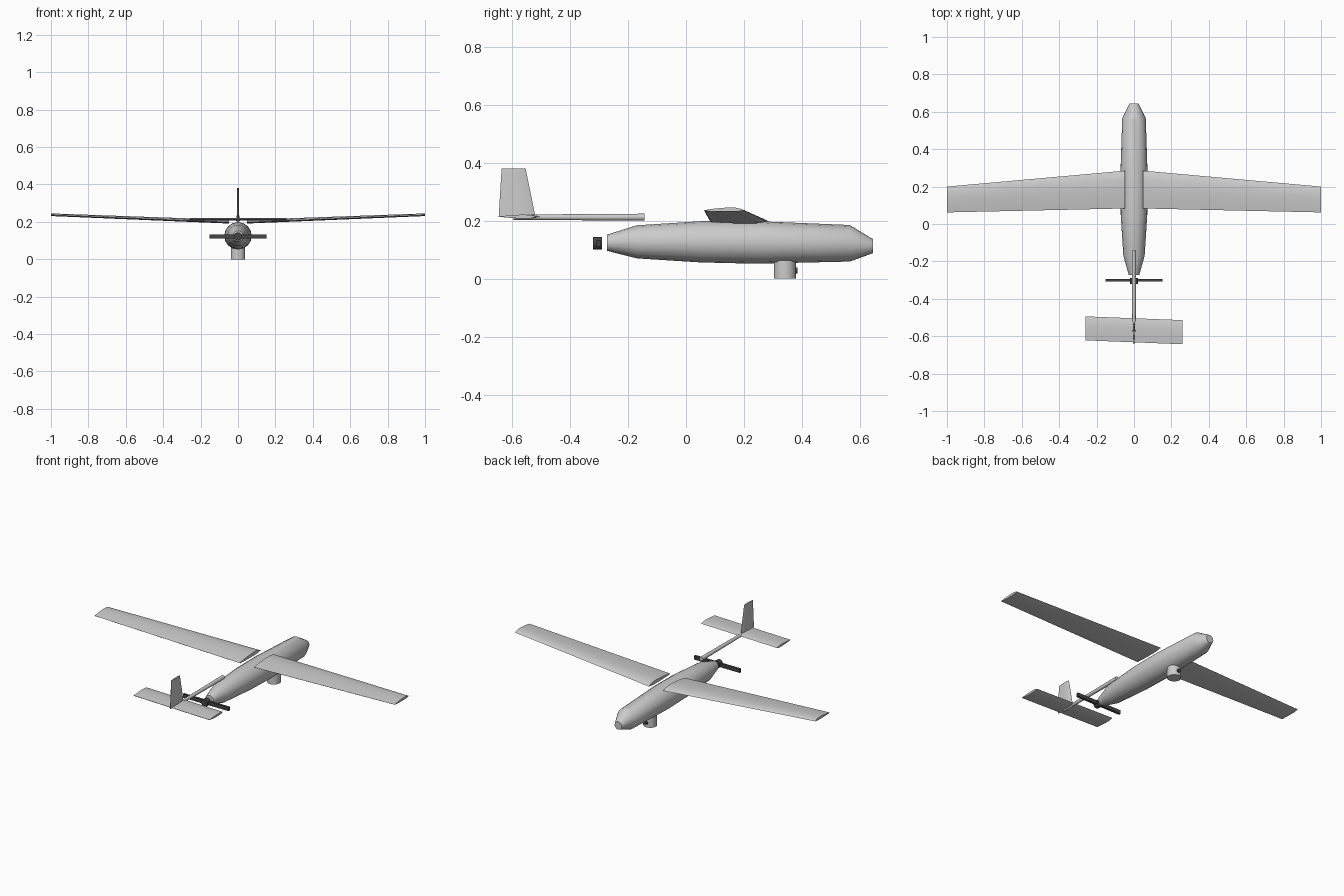
import bpy, bmesh
from math import sin, cos, tau
from mathutils import Vector

if "Cube" in bpy.data.objects:
    bpy.data.objects.remove(bpy.data.objects["Cube"])

dark = bpy.data.materials.new("dark_grey")
dark.diffuse_color = (0.06, 0.06, 0.06, 1)
dark.use_nodes = True
dark.node_tree.nodes["Principled BSDF"].inputs["Base Color"].default_value = dark.diffuse_color


def loft(name, sections, mat=None, angle=0.5):
    """Skin a closed solid through equal-length rings of points."""
    bm = bmesh.new()
    rings = [[bm.verts.new(p) for p in s] for s in sections]
    n = len(rings[0])
    for a, b in zip(rings, rings[1:]):
        for i in range(n):
            j = (i + 1) % n
            bm.faces.new((a[i], a[j], b[j], b[i]))
    bm.faces.new(rings[0])
    bm.faces.new(rings[-1])
    bmesh.ops.recalc_face_normals(bm, faces=bm.faces)
    me = bpy.data.meshes.new(name)
    bm.to_mesh(me)
    bm.free()
    ob = bpy.data.objects.new(name, me)
    bpy.context.collection.objects.link(ob)
    if mat:
        me.materials.append(mat)
    if angle:
        bpy.ops.object.select_all(action='DESELECT')
        ob.select_set(True)
        bpy.context.view_layer.objects.active = ob
        bpy.ops.object.shade_smooth_by_angle(angle=angle)
    return ob


def ring_y(y, z, r, n=16):
    return [(r * cos(tau * i / n), y, z + r * sin(tau * i / n)) for i in range(n)]


def ring_z(y, z, r, n=24):
    return [(r * cos(tau * i / n), y + r * sin(tau * i / n), z) for i in range(n)]


# Low-point-count aerofoil: (chord fraction from leading edge, height)
WING = [(0, 0.3), (0.06, 0.65), (0.22, 1), (0.45, 1), (0.75, 0.75), (1, 0.35),
        (0.97, 0.15), (0.6, 0), (0.2, 0)]
SYM = [(0, 0), (0.15, 0.4), (0.4, 0.5), (0.75, 0.3), (1, 0.06),
       (1, -0.06), (0.75, -0.3), (0.4, -0.5), (0.15, -0.4)]


def foil(profile, x, lead, trail, z, thick):
    return [(x, lead + (trail - lead) * c, z + thick * h) for c, h in profile]


# Fuselage
loft("fuselage", [ring_y(*s) for s in [
    (-0.272, 0.124, 0.028), (-0.17, 0.127, 0.057), (0.05, 0.127, 0.071),
    (0.24, 0.125, 0.0735), (0.565, 0.122, 0.063), (0.645, 0.112, 0.024)]])

# Wings with slight dihedral
for side, label in ((1, "right"), (-1, "left")):
    loft(label + "_wing", [
        foil(WING, side * 0.048, 0.285, 0.083, 0.191, 0.02),
        foil(WING, side * 1.0, 0.2, 0.062, 0.231, 0.014)])

# Tail boom
loft("tail_boom", [ring_y(-0.143, 0.212, 0.012), ring_y(-0.595, 0.212, 0.009)])

# Tailplane, sheared slightly from side to side
loft("tailplane", [foil(SYM, -0.26, -0.494, -0.622, 0.214, 0.014),
                   foil(SYM, 0.26, -0.514, -0.643, 0.214, 0.014)])

# Fin
loft("fin", [[(x, y, z) for _, y, x in foil(SYM, 0, lead, trail, 0, t)]
             for z, lead, trail, t in ((0.212, -0.519, -0.646, 0.014),
                                       (0.38, -0.553, -0.636, 0.009))])

# Propeller hub and blades
loft("propeller_hub", [ring_y(-0.32, 0.122, 0.022), ring_y(-0.29, 0.122, 0.022)], dark)
loft("propeller_blade", [[(x, -0.301 + y, 0.122 + z) for y, z in
                          ((-0.007, -0.011), (0.007, -0.011), (0.007, 0.011), (-0.007, 0.011))]
                         for x in (-0.152, 0.152)], dark, None)

# Camera turret and lens
loft("camera_turret", [ring_z(0.341, 0, 0.038), ring_z(0.341, 0.062, 0.038)])
loft("camera_lens", [ring_y(0.366, 0.028, 0.011), ring_y(0.385, 0.028, 0.011)], dark)
